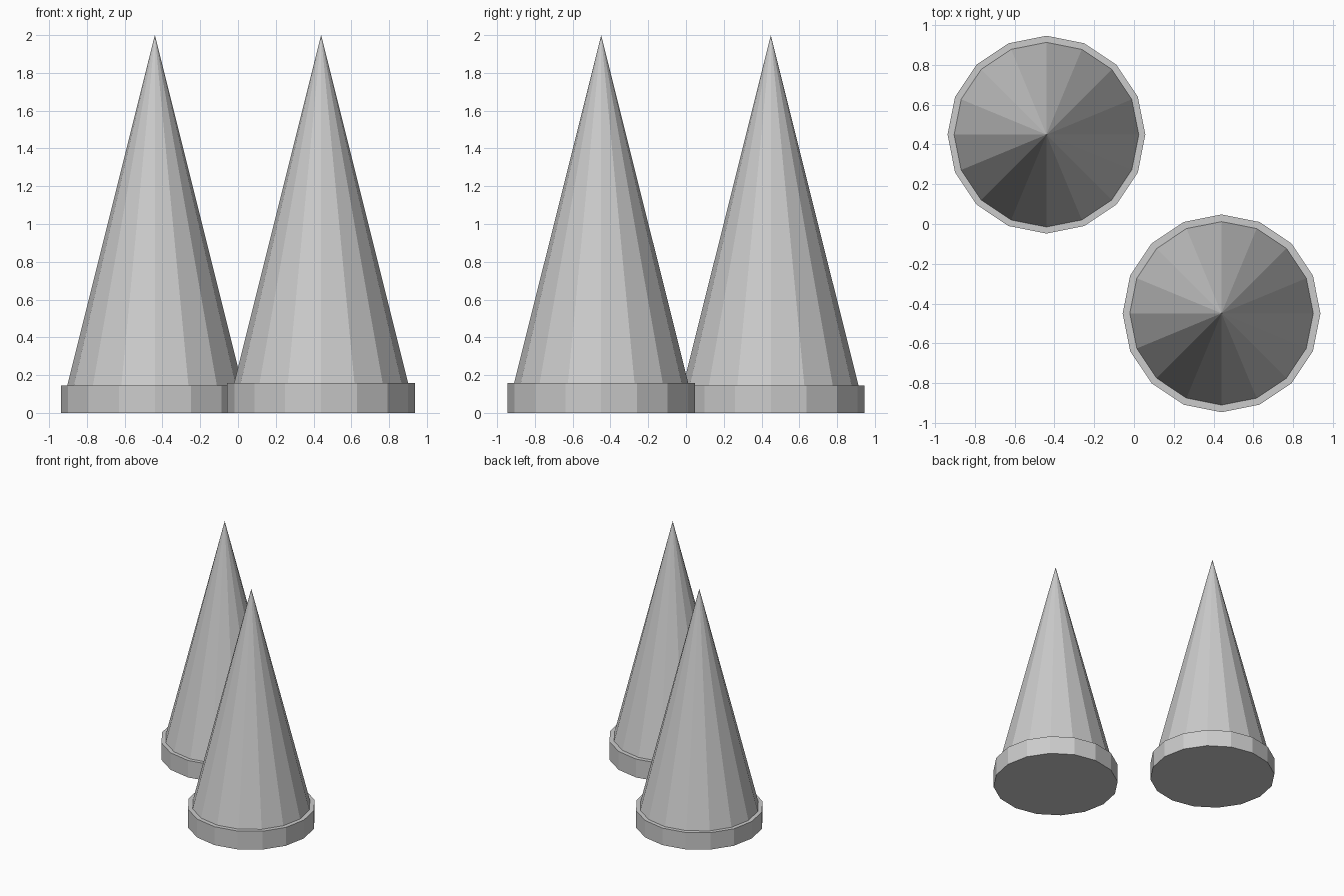
import bpy, bmesh
from math import cos, sin, tau

if "Cube" in bpy.data.objects:
    bpy.data.objects.remove(bpy.data.objects["Cube"])

SIDES = 16
RADIUS = 0.497


def spike(name, x, y, rim_height, height=2.0):
    """Faceted cone rising from a short, slightly wider base disc."""
    cone_radius = RADIUS * (1 - rim_height / height) + 0.003
    bm = bmesh.new()
    profile = [(RADIUS, 0), (RADIUS, rim_height), (cone_radius, rim_height)]
    rings = [[bm.verts.new((r * cos(tau * i / SIDES), r * sin(tau * i / SIDES), z))
              for i in range(SIDES)] for r, z in profile]
    tip = bm.verts.new((0, 0, height))
    # base underside
    bm.faces.new(rings[0][::-1])
    for i in range(SIDES):
        j = (i + 1) % SIDES
        # rim wall and ledge
        for low, high in zip(rings, rings[1:]):
            bm.faces.new((low[i], low[j], high[j], high[i]))
        # cone side
        bm.faces.new((rings[-1][i], rings[-1][j], tip))
    mesh = bpy.data.meshes.new(name)
    bm.to_mesh(mesh)
    bm.free()
    obj = bpy.data.objects.new(name, mesh)
    obj.location = (x, y, 0)
    bpy.context.collection.objects.link(obj)


spike("back_left_cone", -0.44, 0.449, 0.145)
spike("front_right_cone", 0.44, -0.449, 0.157)
